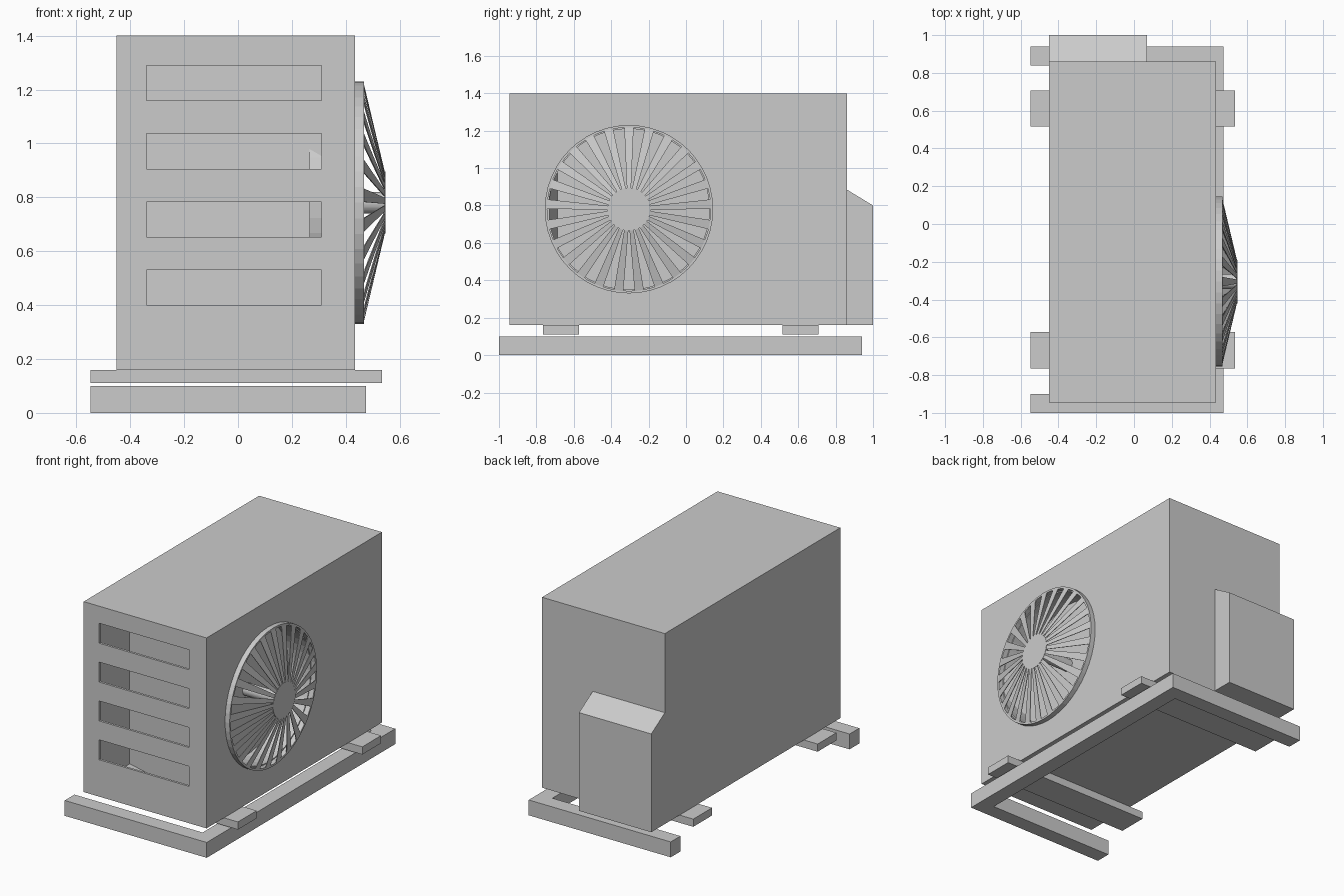
import bpy, bmesh, math
from mathutils import Matrix, Vector

cube = bpy.data.objects.get("Cube")
if cube:
    bpy.data.objects.remove(cube, do_unlink=True)

GREY = (0.6, 0.6, 0.6, 1)
paint = bpy.data.materials.new("light_grey_metal")
paint.use_nodes = True
paint.diffuse_color = GREY
paint.node_tree.nodes["Principled BSDF"].inputs["Base Color"].default_value = GREY


def finish(name, bm):
    bmesh.ops.recalc_face_normals(bm, faces=bm.faces)
    mesh = bpy.data.meshes.new(name)
    bm.to_mesh(mesh)
    bm.free()
    mesh.materials.append(paint)
    obj = bpy.data.objects.new(name, mesh)
    bpy.context.collection.objects.link(obj)
    return obj


def add_box(bm, x, y, z):
    size = [b - a for a, b in (x, y, z)]
    mid = [(a + b) / 2 for a, b in (x, y, z)]
    bmesh.ops.create_cube(bm, size=1, matrix=Matrix.Translation(mid) @ Matrix.Diagonal((*size, 1)))


def box(name, x, y, z):
    bm = bmesh.new()
    add_box(bm, x, y, z)
    return finish(name, bm)


def prism(name, points, offset):
    """Extrude a flat outline along an offset."""
    bm = bmesh.new()
    face = bm.faces.new([bm.verts.new(p) for p in points])
    new = bmesh.ops.extrude_face_region(bm, geom=[face])["geom"]
    bmesh.ops.translate(bm, vec=offset, verts=[v for v in new if isinstance(v, bmesh.types.BMVert)])
    return finish(name, bm)


FAN_Y, FAN_Z, SIDES = -0.305, 0.78, 48


def lathe(name, profile, closed=True):
    """Spin (x, radius) points about the fan axis."""
    bm = bmesh.new()
    rings = []
    for x, r in profile:
        rings.append([bm.verts.new((x, FAN_Y + r * math.sin(a), FAN_Z + r * math.cos(a)))
                      for a in (2 * math.pi * i / SIDES for i in range(SIDES))])
    pairs = list(zip(rings, rings[1:]))
    if closed:
        pairs.append((rings[-1], rings[0]))
    else:
        bm.faces.new(rings[0])
        bm.faces.new(rings[-1])
    for a, b in pairs:
        for i in range(SIDES):
            j = (i + 1) % SIDES
            bm.faces.new((a[i], a[j], b[j], b[i]))
    return finish(name, bm)


def cut(target, cutter):
    mod = target.modifiers.new(cutter.name, "BOOLEAN")
    mod.operation = "DIFFERENCE"
    mod.solver = "EXACT"
    mod.object = cutter
    cutter.hide_render = True
    cutter.hide_viewport = True
    cutter.display_type = "WIRE"


# Hollow casing with four front vents and a round fan opening
X0, X1, Y0, Y1, Z0, Z1, WALL = -0.45, 0.435, -0.945, 0.86, 0.16, 1.4, 0.015
casing = box("casing", (X0, X1), (Y0, Y1), (Z0, Z1))
cut(casing, box("cavity_cutter", (X0 + WALL, X1 - WALL), (Y0 + WALL, Y1 - WALL), (Z0 + WALL, Z1 - WALL)))
bm = bmesh.new()
for i in range(4):
    z = 0.4 + i * 0.253
    add_box(bm, (-0.34, 0.31), (Y0 - 0.05, Y0 + 0.05), (z, z + 0.13))
cut(casing, finish("vent_cutter", bm))
cut(casing, lathe("fan_opening_cutter", [(X1 - 0.05, 0.43), (X1 + 0.05, 0.43)], closed=False))

# Slanted wall behind the vents
prism("inner_partition", [(X0 + 0.005, -0.49, Z0 + 0.005), (X1 - 0.005, -0.74, Z0 + 0.005),
                          (X1 - 0.005, -0.73, Z0 + 0.005), (X0 + 0.005, -0.48, Z0 + 0.005)],
      (0, 0, Z1 - Z0 - 0.01))

# Fan recess, ring, hub and shaft
BACK = X1 - 0.16
lathe("fan_recess", [(BACK - 0.01, 0.437), (X1 - 0.002, 0.437), (X1 - 0.002, 0.43), (BACK, 0.43),
                     (BACK, 0.001), (BACK - 0.01, 0.001)])
lathe("fan_ring", [(X1, 0.45), (0.468, 0.45), (0.468, 0.437), (X1, 0.437)])
lathe("fan_hub", [(0.541, 0.115), (0.547, 0.115)], closed=False)
lathe("fan_shaft", [(BACK, 0.04), (0.541, 0.04)], closed=False)

# Tapered guard slats sloping from the ring to the hub
SLATS = 25
bm = bmesh.new()
for i in range(SLATS):
    a = 2 * math.pi * i / SLATS
    out = Vector((0, math.sin(a), math.cos(a)))
    side = Vector((0, math.cos(a), -math.sin(a)))
    centre = Vector((0, FAN_Y, FAN_Z))
    loops = []
    for depth in (0, -0.004):
        loops.append([bm.verts.new(centre + out * r + side * s + Vector((x + depth, 0, 0)))
                      for r, s, x in ((0.438, -0.025, 0.468), (0.438, 0.025, 0.468),
                                      (0.11, 0.011, 0.546), (0.11, -0.011, 0.546))])
    top, low = loops
    bm.faces.new(top)
    bm.faces.new(low[::-1])
    for k in range(4):
        n = (k + 1) % 4
        bm.faces.new((top[k], low[k], low[n], top[n]))
finish("fan_guard_slats", bm)

# Service cover with a sloping top on the back
prism("service_cover", [(X0, Y1, Z0), (X0, 1, Z0), (X0, 1, 0.8), (X0, Y1, 0.885)], (0.52, 0, 0))

# Mounting feet
for name, y in (("front_foot", -0.765), ("back_foot", 0.515)):
    box(name, (-0.548, 0.535), (y, y + 0.193), (0.11, Z0))

# Three-sided ground frame
L, R, F, B, BAR = -0.548, 0.475, -1, 0.94, 0.1
prism("ground_frame", [(L, F, 0), (R, F, 0), (R, B, 0), (L, B, 0), (L, B - BAR, 0),
                       (R - BAR, B - BAR, 0), (R - BAR, F + BAR, 0), (L, F + BAR, 0)], (0, 0, BAR))
